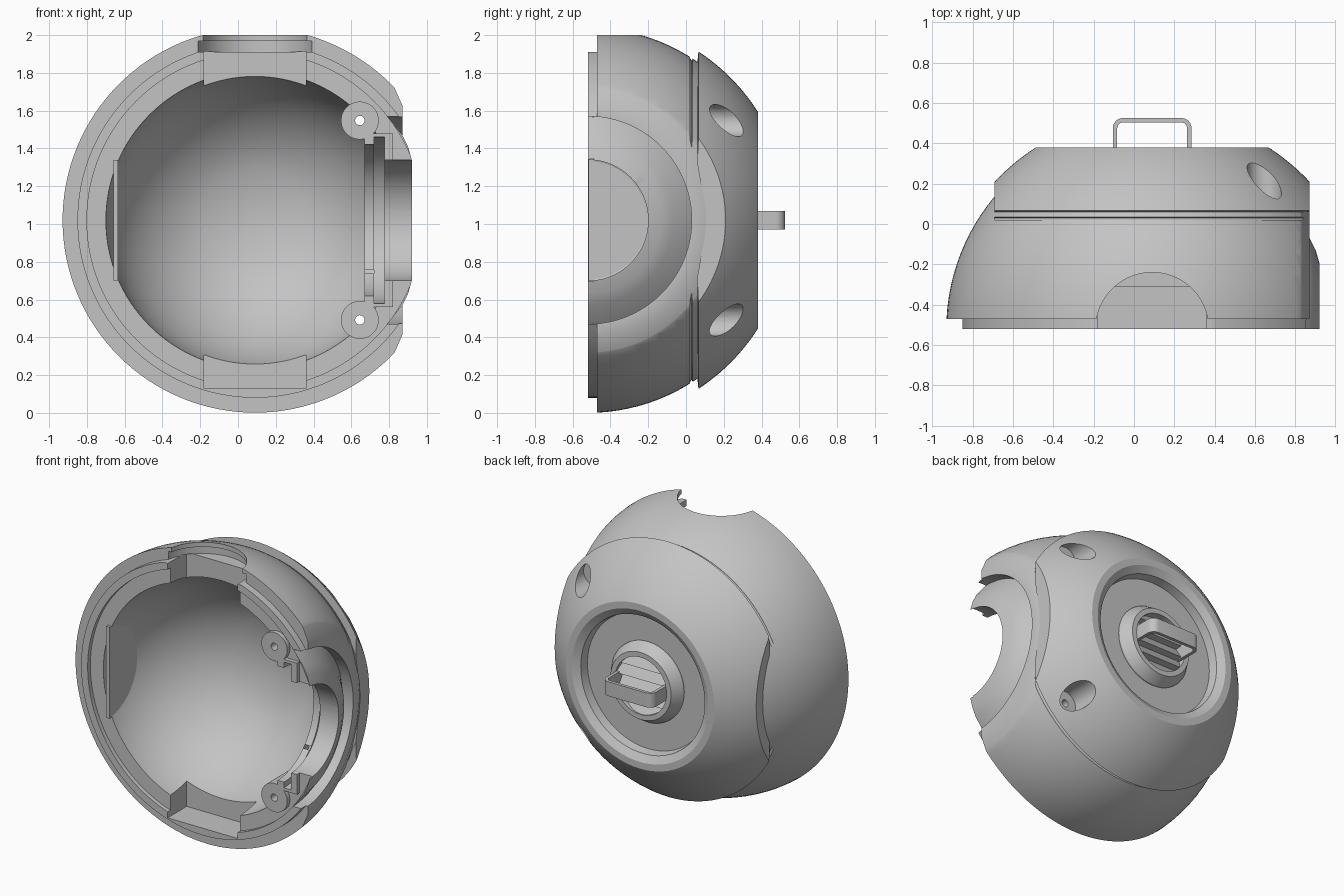
import bpy, bmesh
from math import sqrt, sin, cos, pi
from mathutils import Matrix, Vector

cube = bpy.data.objects.get("Cube")
if cube:
    bpy.data.objects.remove(cube, do_unlink=True)

CX, CY, CZ = 0.09, -0.52, 1.02          # centre of the ball
FRONT = CY

grey = bpy.data.materials.new("plain grey")
grey.use_nodes = True
grey.diffuse_color = (0.55, 0.55, 0.55, 1)
grey.node_tree.nodes["Principled BSDF"].inputs["Base Color"].default_value = (0.55, 0.55, 0.55, 1)


def finish(name, bm):
    bmesh.ops.recalc_face_normals(bm, faces=bm.faces)
    mesh = bpy.data.meshes.new(name)
    bm.to_mesh(mesh)
    bm.free()
    mesh.materials.append(grey)
    obj = bpy.data.objects.new(name, mesh)
    bpy.context.collection.objects.link(obj)
    return obj


def revolve(name, profile, axis, at, steps=96):
    """Spin a closed (radius, height) profile about an axis through a point."""
    bm = bmesh.new()
    verts = [bm.verts.new((r, 0, h)) for r, h in profile]
    for a, b in zip(verts, verts[1:] + verts[:1]):
        if a.co.x > 1e-6 or b.co.x > 1e-6:
            bm.edges.new((a, b))
    bmesh.ops.spin(bm, geom=bm.verts[:] + bm.edges[:], cent=(0, 0, 0), axis=(0, 0, 1),
                   angle=2 * pi, steps=steps, use_duplicate=False)
    bmesh.ops.remove_doubles(bm, verts=bm.verts, dist=1e-5)
    bmesh.ops.dissolve_degenerate(bm, edges=bm.edges, dist=1e-5)
    turn = {"x": Matrix.Rotation(pi / 2, 4, "Y"), "y": Matrix.Rotation(-pi / 2, 4, "X"),
            "z": Matrix.Identity(4)}[axis]
    bm.transform(Matrix.Translation(Vector(at)) @ turn)
    return finish(name, bm)


def rod(name, radius, lo, hi, axis, at, steps=48):
    return revolve(name, [(0, lo), (radius, lo), (radius, hi), (0, hi)], axis, at, steps)


def box(name, lo, hi):
    bm = bmesh.new()
    bmesh.ops.create_cube(bm, size=1)
    for v in bm.verts:
        v.co = [l if c < 0 else h for c, l, h in zip(v.co, lo, hi)]
    return finish(name, bm)


def prism(name, outline, lo, hi, turn=Matrix.Identity(4)):
    bm = bmesh.new()
    face = bm.faces.new([bm.verts.new((a, b, lo)) for a, b in outline])
    new = bmesh.ops.extrude_face_region(bm, geom=[face])["geom"]
    bmesh.ops.translate(bm, vec=(0, 0, hi - lo), verts=[g for g in new if isinstance(g, bmesh.types.BMVert)])
    bm.transform(turn)
    return finish(name, bm)


def combine(obj, other, op="DIFFERENCE", keep=False):
    mod = obj.modifiers.new("cut", "BOOLEAN")
    mod.operation, mod.object, mod.solver = op, other, "EXACT"
    mesh = bpy.data.meshes.new_from_object(obj.evaluated_get(bpy.context.evaluated_depsgraph_get()))
    obj.modifiers.clear()
    obj.data = mesh
    if not keep:
        bpy.data.objects.remove(other, do_unlink=True)


def ball(radius, y0, y1, n):
    """Points on the ball's profile from depth y0 to y1."""
    ys = [y0 + (y1 - y0) * sin(pi / 2 * i / n) for i in range(n + 1)]
    return [(sqrt(max(radius ** 2 - (y - CY) ** 2, 0)), y) for y in ys]


Y_AXIS, X_AXIS, Z_AXIS = (CX, 0, CZ), (0, CY, CZ), (CX, CY, 0)

# Hollow half ball with a stepped front lip
shell = revolve("shell", [(0.89, -0.49), (0.89, FRONT), (0.94, FRONT), (0.94, -0.47)]
                + ball(1.02, -0.47, 0.38, 24) + [(0, 0.38)]
                + ball(0.79, 0.27, -0.49, 24), "y", Y_AXIS, 128)

# Domed ear, its round channel and the flattened side
combine(shell, revolve("side_trim", [(0, -2), (0, 0.92), (0.32, 0.92), (0.39, 0.9), (0.45, 0.87),
        (0.55, 0.79), (0.55, 0.87), (0.61, 0.87), (0.70, 0.83), (0.80, 0.78), (2, 0.78), (2, -2)],
        "x", X_AXIS), "INTERSECT")
combine(shell, rod("bearing_seat", 0.46, 0.67, 0.82, "x", X_AXIS, 96), "UNION")
combine(shell, revolve("ear_hole", [(0, 0.5), (0.40, 0.5), (0.40, 0.72), (0.44, 0.72), (0.44, 0.775),
        (0.32, 0.775), (0.32, 1.3), (0, 1.3)], "x", X_AXIS))

# Screw posts
SCREWS = [(0.645, 0, CZ + s * 0.528) for s in (-1, 1)]
for at in SCREWS:
    combine(shell, rod("post", 0.1, FRONT, -0.06, "y", at), "UNION")

# Top opening with its groove, and the slots at top and bottom
combine(shell, revolve("top_hole", [(0, 1.91), (0.305, 1.91), (0.305, 1.968), (0.28, 1.968),
        (0.28, 3), (0, 3)], "z", Z_AXIS))
combine(shell, box("slots", (CX - 0.27, -1, 0.13), (CX + 0.27, -0.31, 1.912)))
combine(shell, box("front_trim", (-2, -2, -1), (2, FRONT, 3)))

# Ring groove in front of the back cover
slab = box("slab", (CX - 0.78, -2, -1), (CX + 0.78, 2, 3))
groove = revolve("groove", [(1, 0.02), (0.86, 0.02), (0.845, 0.03), (0.862, 0.038), (0.862, 0.052),
                            (0.835, 0.068), (1, 0.075)], "y", Y_AXIS, 128)
combine(groove, slab, "INTERSECT", keep=True)
combine(shell, groove)

# Raised back cover, flat on both sides
cover = revolve("back_cover", [(0.835, 0.06)] + ball(1.068, 0.066, 0.38, 14)
                + ball(1.0, 0.38, 0.08, 10), "y", Y_AXIS, 128)
combine(cover, slab, "INTERSECT")

# Dish in the back and screw holes, through both shells
for obj in (shell, cover):
    combine(obj, revolve("dish", [(0, 0.29), (0.47, 0.29), (0.48, 0.35), (0.53, 0.381), (0.53, 1), (0, 1)],
                         "y", Y_AXIS))
    for at in SCREWS:
        combine(obj, rod("screw_head", 0.085, 0.09, 1, "y", at))
        combine(obj, rod("screw_hole", 0.025, -1, 0.5, "y", at, 24))

# Half disc on the inner wall
disc = rod("inner_disc", 0.32, -0.66, -0.635, "x", X_AXIS, 64)
combine(disc, box("disc_trim", (-2, -2, -1), (2, FRONT + 0.005, 3)))

# Knob with a louvred vent
knob = revolve("knob", [(0, 0.27), (0.28, 0.27), (0.28, 0.3), (0.235, 0.372), (0.2, 0.372),
                        (0.2, 0.3), (0, 0.3)], "y", Y_AXIS, 64)
teeth, pitch = [], 0.08
for i in range(5):
    z = CZ - 0.2 + i * pitch
    teeth += [(0.365, z), (0.315, z + pitch * 0.95)]
cyclic = Matrix(((0, 0, 1, 0), (1, 0, 0, 0), (0, 1, 0, 0), (0, 0, 0, 1)))
louvres = prism("louvres", [(0.28, CZ - 0.2)] + teeth + [(0.28, CZ + 0.2)], CX - 0.25, CX + 0.25, cyclic)
combine(louvres, rod("vent_circle", 0.205, 0.2, 0.5, "y", Y_AXIS, 64), "INTERSECT")


# Bent strap handle
def bend(half, top, radius):
    arc = [(half - radius + radius * cos(a), top - radius + radius * sin(a))
           for a in (pi / 2 * i / 6 for i in range(7))]
    right = [(half, 0.3)] + arc
    return [(CX + x, y) for x, y in right] + [(CX - x, y) for x, y in reversed(right)]


handle = prism("handle", bend(0.195, 0.525, 0.05) + bend(0.173, 0.503, 0.028)[::-1], CZ - 0.05, CZ + 0.05)

# Smooth shading with crisp edges
bpy.ops.object.select_all(action="DESELECT")
for obj in (shell, cover, disc, knob, louvres, handle):
    obj.select_set(True)
bpy.context.view_layer.objects.active = shell
bpy.ops.object.shade_smooth_by_angle(angle=pi / 6)
